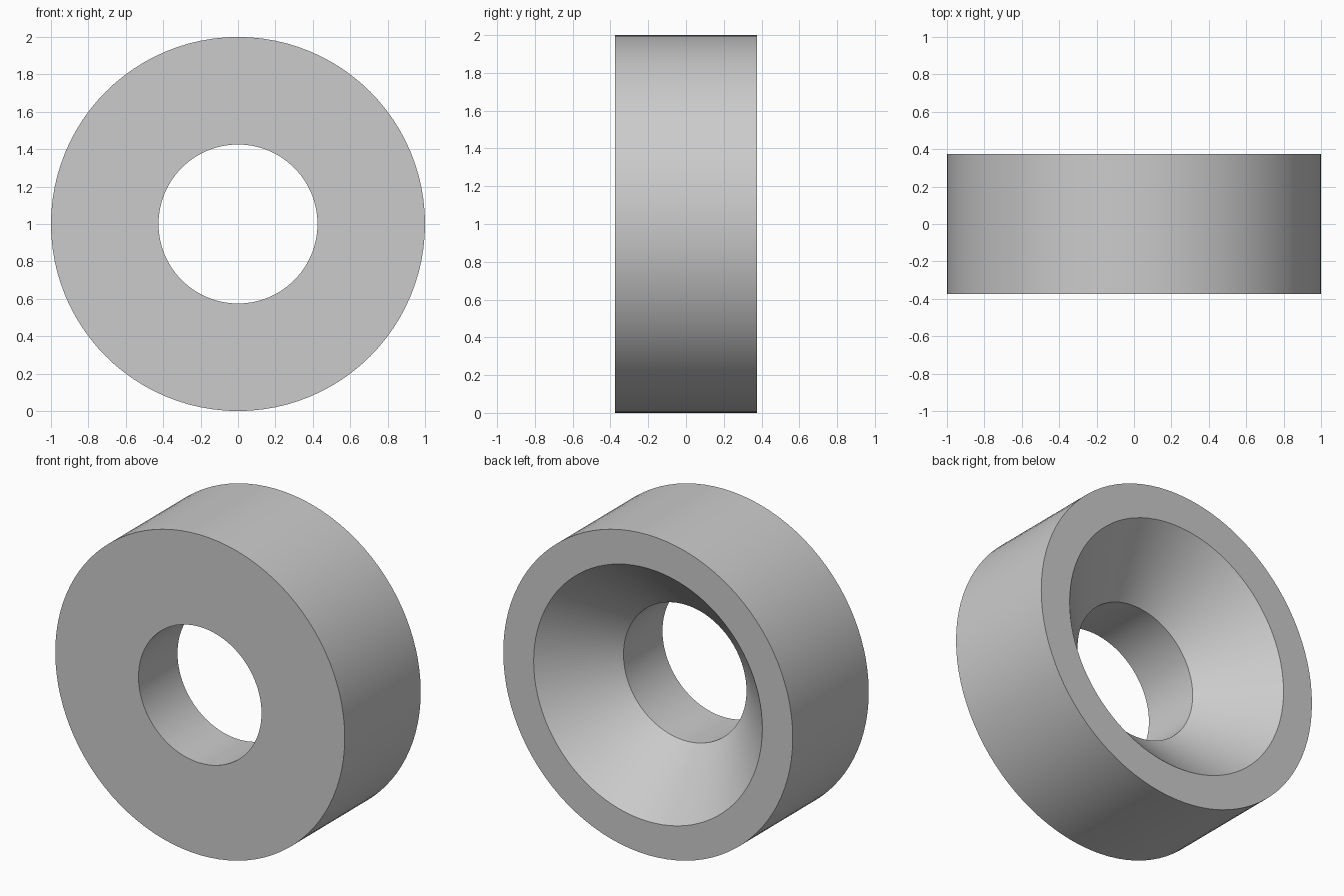
import bpy, bmesh, math
from mathutils import Matrix, Vector

default_cube = bpy.data.objects.get("Cube")
if default_cube:
    bpy.data.objects.remove(default_cube, do_unlink=True)

SEGMENTS = 96
HALF_WIDTH = 0.375
OUTER_R = 1.0
BORE_R = 0.425
SINK_R = 0.79
NECK_Y = HALF_WIDTH - (SINK_R - BORE_R)   # 45 degree countersink

# Plain grey material
grey = bpy.data.materials.new("plain grey")
grey.use_nodes = True
colour = (0.6, 0.6, 0.6, 1.0)
grey.diffuse_color = colour
grey.node_tree.nodes["Principled BSDF"].inputs["Base Color"].default_value = colour

# Closed cross-section (radius, y): outer wall, countersink, straight bore
profile = [(OUTER_R, -HALF_WIDTH), (OUTER_R, HALF_WIDTH), (SINK_R, HALF_WIDTH),
           (BORE_R, NECK_Y), (BORE_R, -HALF_WIDTH)]

# Revolve the cross-section around the y axis
bm = bmesh.new()
verts = [bm.verts.new((r, y, 0)) for r, y in profile]
edges = [bm.edges.new((v, verts[(i + 1) % len(verts)])) for i, v in enumerate(verts)]
bmesh.ops.spin(bm, geom=verts + edges, cent=(0, 0, 0), axis=(0, 1, 0),
               angle=math.tau, steps=SEGMENTS, use_merge=True)
bmesh.ops.remove_doubles(bm, verts=bm.verts, dist=0.0001)
bmesh.ops.recalc_face_normals(bm, faces=bm.faces)
bmesh.ops.transform(bm, matrix=Matrix.Translation(Vector((0, 0, OUTER_R))), verts=bm.verts)

mesh = bpy.data.meshes.new("countersunk_ring")
bm.to_mesh(mesh)
bm.free()
mesh.materials.append(grey)
ring = bpy.data.objects.new("countersunk_ring", mesh)
bpy.context.collection.objects.link(ring)

# Smooth round walls with crisp rims
bpy.ops.object.select_all(action='DESELECT')
ring.select_set(True)
bpy.context.view_layer.objects.active = ring
bpy.ops.object.shade_smooth_by_angle(angle=math.radians(30))
